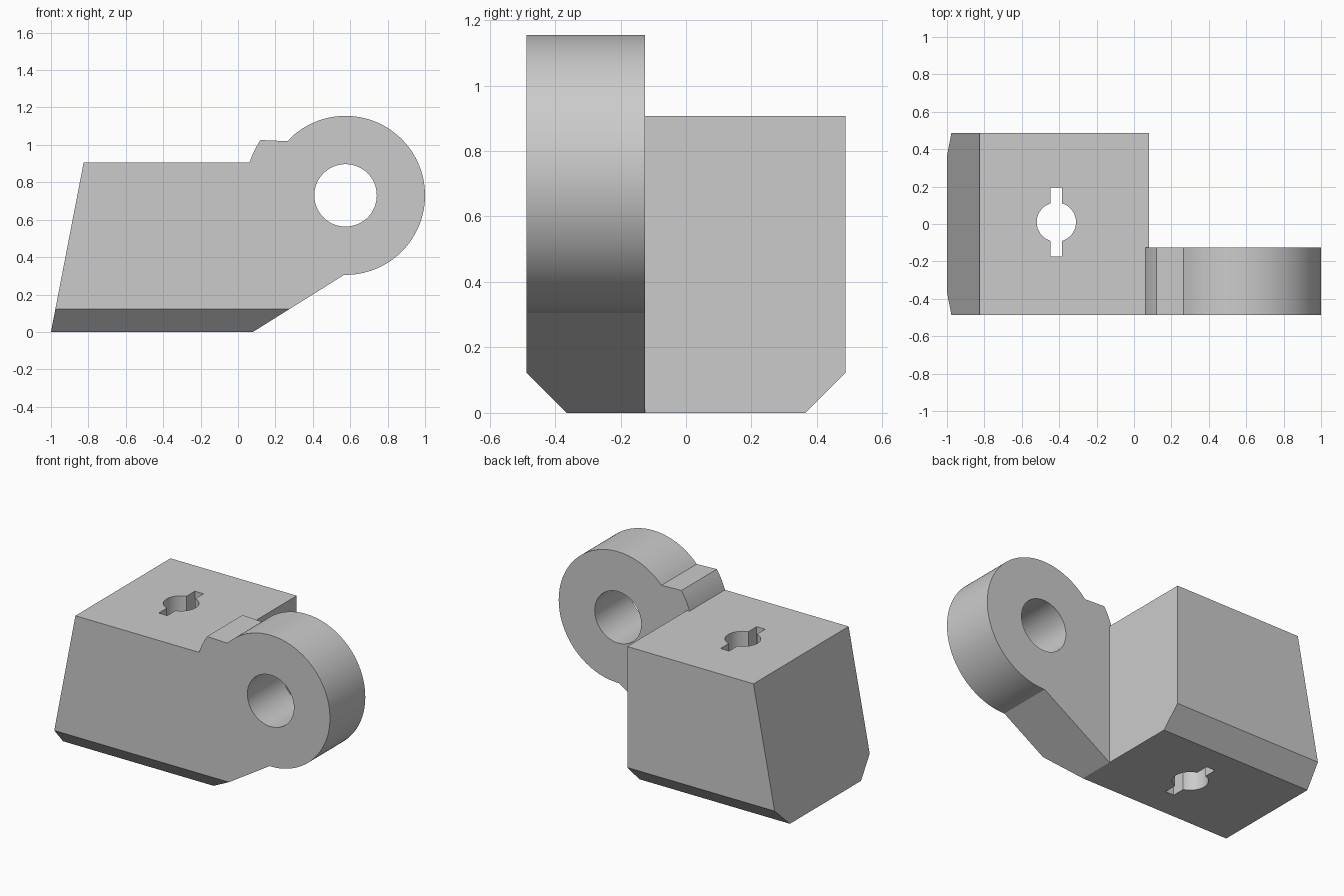
import bpy
import bmesh
from math import sin, cos, radians
from mathutils import Vector

if "Cube" in bpy.data.objects:
    bpy.data.objects.remove(bpy.data.objects["Cube"], do_unlink=True)

HALF_WIDTH = 0.487
LUG_INNER = -0.125
HEIGHT = 0.907
PIVOT = (0.575, 0.73)

grey = bpy.data.materials.new("plain_grey")
grey.use_nodes = True
COLOR = (0.6, 0.6, 0.6, 1)
grey.diffuse_color = COLOR
grey.node_tree.nodes["Principled BSDF"].inputs["Base Color"].default_value = COLOR


def arc(center, radius, start, end, steps):
    """Points along an arc, angles in degrees."""
    angles = [radians(start + (end - start) * i / steps) for i in range(steps + 1)]
    return [(center[0] + radius * cos(a), center[1] + radius * sin(a)) for a in angles]


def prism(name, profile, low, high, axis):
    """Extrude a closed 2D profile along y (profile in x, z) or z (profile in x, y)."""
    bm = bmesh.new()
    place = (lambda p: (p[0], low, p[1])) if axis == "y" else (lambda p: (p[0], p[1], low))
    face = bm.faces.new([bm.verts.new(place(p)) for p in profile])
    moved = bmesh.ops.extrude_face_region(bm, geom=[face])["geom"]
    offset = Vector((0, high - low, 0) if axis == "y" else (0, 0, high - low))
    bmesh.ops.translate(bm, vec=offset, verts=[v for v in moved if isinstance(v, bmesh.types.BMVert)])
    bmesh.ops.recalc_face_normals(bm, faces=bm.faces)
    mesh = bpy.data.meshes.new(name)
    bm.to_mesh(mesh)
    bm.free()
    mesh.materials.append(grey)
    obj = bpy.data.objects.new(name, mesh)
    bpy.context.collection.objects.link(obj)
    return obj


def combine(target, tool, operation):
    """Apply a boolean and discard the tool."""
    mod = target.modifiers.new(operation.lower(), "BOOLEAN")
    mod.operation = operation
    mod.solver = "EXACT"
    mod.object = tool
    bpy.context.view_layer.objects.active = target
    bpy.ops.object.modifier_apply(modifier=mod.name)
    bpy.data.objects.remove(tool, do_unlink=True)


# Main block with a sloping end
block_profile = [(-1, 0), (0.08, 0), (0.08, HEIGHT), (-0.825, HEIGHT)]
bracket = prism("hinge_block", block_profile, -HALF_WIDTH, HALF_WIDTH, "y")

# Hinge lug: raised step, round eye and sloping underside
lug_profile = [(-0.3, 0), (-0.3, HEIGHT)]
lug_profile += arc(PIVOT, 0.543, 161, 147, 6)
lug_profile += arc(PIVOT, 0.425, 137, -91, 96)
lug_profile += [(0.08, 0)]
combine(bracket, prism("hinge_lug", lug_profile, -HALF_WIDTH, LUG_INNER, "y"), "UNION")

# Pivot hole through the eye
combine(bracket, prism("pivot_cutter", arc(PIVOT, 0.167, 0, 354, 59), -1, 1, "y"), "DIFFERENCE")

# Keyhole: round bore with two opposite slots
key = (-0.415, 0.01)
right_side = arc((0, 0), 0.105, -73, 73, 24)
half = [(0.031, -0.185)] + right_side + [(0.031, 0.185)]
outline = half + [(-x, -y) for x, y in half]
keyhole = [(key[0] + x, key[1] + y) for x, y in outline]
combine(bracket, prism("keyhole_cutter", keyhole, -1, 2, "z"), "DIFFERENCE")

# Chamfers along both lower long edges
bm = bmesh.new()
bm.from_mesh(bracket.data)
for side in (-1, 1):
    cut = bmesh.ops.bisect_plane(
        bm, geom=bm.verts[:] + bm.edges[:] + bm.faces[:], dist=1e-5,
        plane_co=(0, side * 0.364, 0), plane_no=(0, side, -1), clear_outer=True)
    rim = [e for e in cut["geom_cut"] if isinstance(e, bmesh.types.BMEdge)]
    bmesh.ops.contextual_create(bm, geom=rim)
bmesh.ops.dissolve_limit(bm, angle_limit=0.002, verts=bm.verts, edges=bm.edges)
bmesh.ops.recalc_face_normals(bm, faces=bm.faces)
bm.to_mesh(bracket.data)
bm.free()

# Smooth the round surfaces, keep the corners crisp
bpy.ops.object.select_all(action="DESELECT")
bracket.select_set(True)
bpy.context.view_layer.objects.active = bracket
bpy.ops.object.shade_smooth_by_angle(angle=radians(20))
